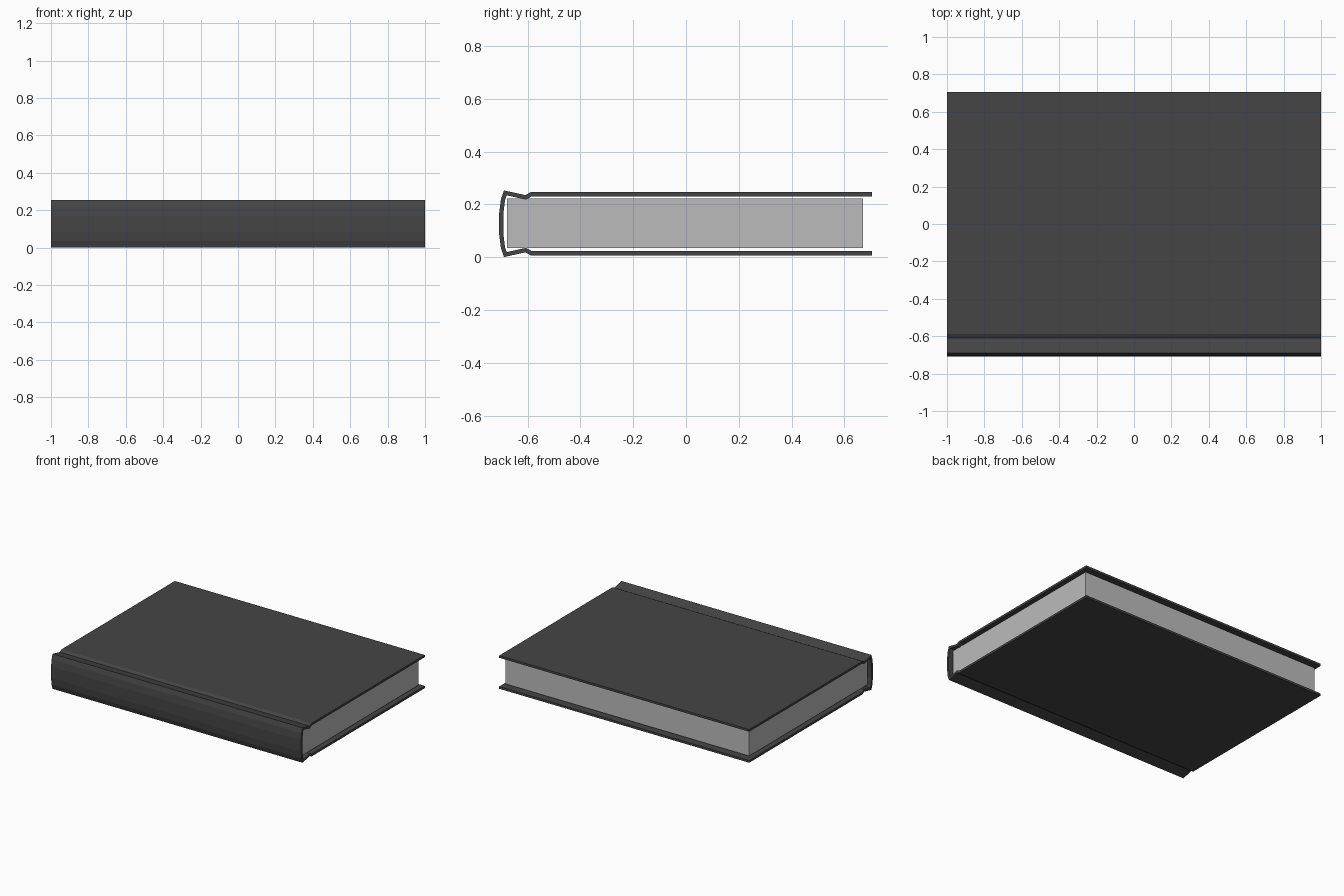
import bpy, bmesh

if "Cube" in bpy.data.objects:
    bpy.data.objects.remove(bpy.data.objects["Cube"])


def material(name, value):
    m = bpy.data.materials.new(name)
    m.diffuse_color = (value, value, value, 1)
    m.use_nodes = True
    m.node_tree.nodes["Principled BSDF"].inputs["Base Color"].default_value = m.diffuse_color
    return m


def add_object(name, bm, mat):
    bmesh.ops.recalc_face_normals(bm, faces=bm.faces)
    mesh = bpy.data.meshes.new(name)
    bm.to_mesh(mesh)
    bm.free()
    mesh.materials.append(mat)
    obj = bpy.data.objects.new(name, mesh)
    bpy.context.collection.objects.link(obj)
    return obj


cover_black = material("cover charcoal", 0.06)
paper = material("paper grey", 0.5)
MID = 0.127  # height of the book's mirror plane

# Hardback cover: half centreline (y, height above mid), mirrored and extruded along x
half = [(0.706, 0.112), (-0.586, 0.112), (-0.608, 0.100),
        (-0.685, 0.117), (-0.694, 0.090), (-0.700, 0.042)]
line = half + [(y, -h) for y, h in reversed(half)]
bm = bmesh.new()
rows = [[bm.verts.new((x, y, MID + h)) for x in (-1, 1)] for y, h in line]
for a, b in zip(rows, rows[1:]):
    bm.faces.new((a[0], a[1], b[1], b[0]))
cover = add_object("cover", bm, cover_black)
board = cover.modifiers.new("board thickness", 'SOLIDIFY')
board.thickness = 0.016
board.offset = 0
board.use_even_offset = True

# Page block
bm = bmesh.new()
bmesh.ops.create_cube(bm, size=1)
bmesh.ops.scale(bm, vec=(1.95, 1.35, 0.187), verts=bm.verts)
bmesh.ops.translate(bm, vec=(0, -0.004, MID + 0.002), verts=bm.verts)
add_object("pages", bm, paper)
